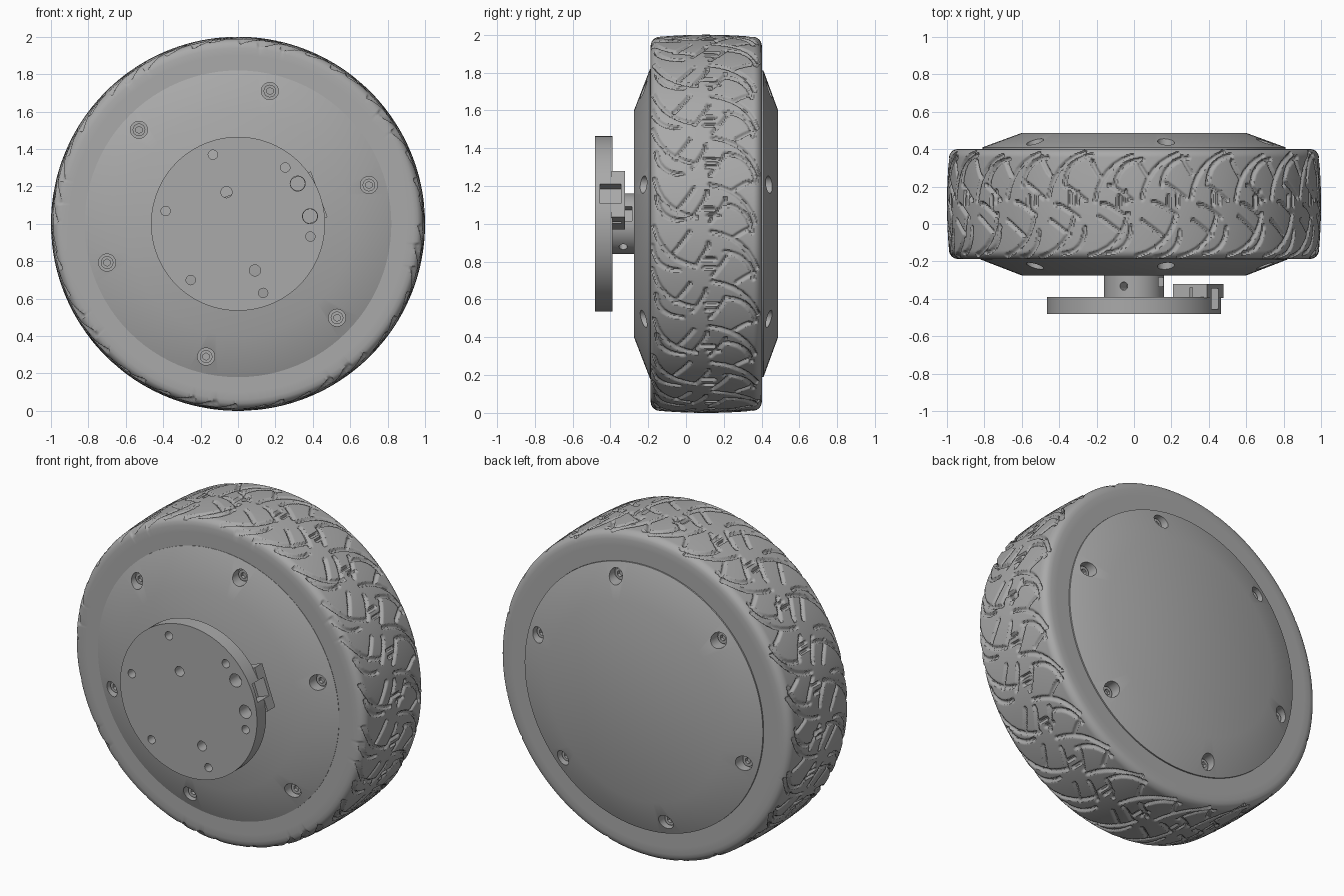
import bpy, math, random
from mathutils import Vector, Matrix

random.seed(4)
if "Cube" in bpy.data.objects:
    bpy.data.objects.remove(bpy.data.objects["Cube"])

grey = bpy.data.materials.new("plain grey")
grey.use_nodes = True
grey.diffuse_color = (0.4, 0.4, 0.4, 1)
grey.node_tree.nodes["Principled BSDF"].inputs["Base Color"].default_value = (0.4, 0.4, 0.4, 1)


def new_object(name, verts, faces):
    mesh = bpy.data.meshes.new(name)
    mesh.from_pydata(verts, [], faces)
    mesh.materials.append(grey)
    ob = bpy.data.objects.new(name, mesh)
    bpy.context.collection.objects.link(ob)
    return ob


def polar(r, deg, y):
    a = math.radians(deg)
    return Vector((r * math.cos(a), y, 1 + r * math.sin(a)))


def activate(ob):
    bpy.ops.object.select_all(action="DESELECT")
    ob.select_set(True)
    bpy.context.view_layer.objects.active = ob


def smooth(ob, deg=35):
    activate(ob)
    bpy.ops.object.shade_smooth_by_angle(angle=math.radians(deg))


def disc_stack(name, profile, segs=96):
    """Closed solid turned about the wheel axle from (radius, y) rings."""
    verts = [polar(r, 360 * i / segs, y) for r, y in profile for i in range(segs)]
    faces = []
    for k in range(len(profile) - 1):
        for i in range(segs):
            j = (i + 1) % segs
            faces.append((k * segs + i, k * segs + j, (k + 1) * segs + j, (k + 1) * segs + i))
    last = (len(profile) - 1) * segs
    faces.append(tuple(reversed(range(segs))))
    faces.append(tuple(last + i for i in range(segs)))
    return new_object(name, verts, faces)


def rod(p, q, r, segs=24):
    """Cylinder from p to q."""
    p, q = Vector(p), Vector(q)
    bpy.ops.mesh.primitive_cylinder_add(vertices=segs, radius=r, depth=(q - p).length,
        location=(p + q) / 2, rotation=(q - p).to_track_quat("Z", "Y").to_euler())
    ob = bpy.context.object
    ob.data.materials.append(grey)
    return ob


def block(name, r0, r1, half, y0, y1, deg):
    """Box lying along a radius of the wheel."""
    bpy.ops.mesh.primitive_cube_add(size=1)
    ob = bpy.context.object
    ob.name = name
    ob.data.transform(Matrix.Diagonal((r1 - r0, y1 - y0, 2 * half, 1)))
    ob.location = polar((r0 + r1) / 2, deg, (y0 + y1) / 2)
    ob.rotation_euler = (0, -math.radians(deg), 0)
    ob.data.materials.append(grey)
    return ob


def cut(ob, cutters):
    for c in cutters:
        mod = ob.modifiers.new("cut", "BOOLEAN")
        mod.object, mod.solver = c, "EXACT"
        activate(ob)
        bpy.ops.object.modifier_apply(modifier=mod.name)
    for c in cutters:
        bpy.data.objects.remove(c)


# Tyre tread: curved grooves, three jittered variants repeated round the wheel
REPEATS, SEGS, ROWS = 8, 960, 84
MID, HALF, CORNER = 0.107, 0.295, 0.045
per = SEGS // REPEATS
length = 2 * math.pi / REPEATS
pitch = length / 3
strokes = [(.22, .03, .02, .27, .035), (.11, .10, -.04, .25, .03),
           (.26, -.27, .05, -.05, -.035), (.13, -.27, 0, -.13, -.03),
           (0, .03, .12, .11, .02), (.04, -.06, .17, .01, .02),
           (.19, .15, .24, .24, .01), (.09, -.16, .2, -.08, .01),
           (.03, 0, .03, .06, 0), (.07, -.01, .07, .05, 0)]
segments = []
for variant in range(3):
    for u0, v0, u1, v1, bulge in strokes:
        off = variant * pitch + random.uniform(-.02, .02)
        slide = random.uniform(-.015, .015)
        pts = []
        for k in range(7):
            t = k / 6
            b = bulge * 4 * t * (1 - t)
            pts.append((off + u0 + (u1 - u0) * t + b, slide + v0 + (v1 - v0) * t + b))
        segments += list(zip(pts, pts[1:]))


def groove_depth(u, v):
    best = 1.0
    for (au, av), (bu, bv) in segments:
        if min(av, bv) - .02 < v < max(av, bv) + .02:
            x = (u - au + length / 2) % length - length / 2
            du, dv = bu - au, bv - av
            t = max(0, min(1, (x * du + (v - av) * dv) / (du * du + dv * dv)))
            best = min(best, math.hypot(x - t * du, v - av - t * dv))
    return 0.014 * max(0, min(1, (0.013 - best) / 0.007))


rows = []
for k in range(ROWS + 1):
    v = -HALF * math.cos(math.pi * k / ROWS) * .3 + HALF * (2 * k / ROWS - 1) * .7
    over = max(0, abs(v) - (HALF - CORNER))
    r = 1 - .18 * v * v - CORNER + math.sqrt(max(0, CORNER ** 2 - over ** 2))
    rows.append((r, v, [groove_depth(length * i / per, v) for i in range(per)]))
flat = [0] * per
side = [(.9, HALF), (.81, HALF), (.78, HALF - .05)]
rows = [(r, -v, flat) for r, v in reversed(side)] + rows + [(r, v, flat) for r, v in side]
verts = [polar(r - d[i % per], 360 * i / SEGS, MID + v) for r, v, d in rows for i in range(SEGS)]
faces = []
for k in range(len(rows)):
    n = (k + 1) % len(rows)
    for i in range(SEGS):
        j = (i + 1) % SEGS
        faces.append((k * SEGS + i, k * SEGS + j, n * SEGS + j, n * SEGS + i))
tyre = new_object("tyre", verts, faces)
smooth(tyre, 40)

# Domed covers on both sides, each with six recessed bolt holes
bolt_angles = [16.5 + 60 * i for i in range(6)]
front = disc_stack("front_cover", [(.6, -.275), (.82, -.19), (.82, -.1)])
back = disc_stack("back_cover", [(.81, .3), (.81, .41), (.6, .487)])
for cover, out, floor, name in ((front, -.4, -.17, "front_bolt"), (back, .6, .38, "back_bolt")):
    cut(cover, [rod(polar(.73, a, out), polar(.73, a, floor), .046) for a in bolt_angles])
    smooth(cover)
    inward = .02 if out < 0 else -.02
    for i, a in enumerate(bolt_angles):
        bolt = rod(polar(.73, a, floor + inward), polar(.73, a, floor - inward), .034, 16)
        bolt.name = f"{name}_{i + 1}"
        cut(bolt, [rod(polar(.73, a, out), polar(.73, a, floor), .019, 6)])

# Mounting flange with its ring of screw holes
flange = disc_stack("mounting_flange", [(.465, -.48), (.465, -.39)])
holes = [(.393, 50 + 60 * i, .025) for i in range(6)]
holes += [(.385, 34, .04), (.387, 6, .04), (.18, 110, .03), (.265, 290, .03)]
cutters = [rod(polar(r, a, -.6), polar(r, a, -.3), size) for r, a, size in holes]
cutters.append(block("slot", .385, .6, .055, -.455, -.3, 20))
cut(flange, cutters)
smooth(flange)

# Hub collar joining flange to wheel, with set screw holes and a side notch
collar = disc_stack("hub_collar", [(.16, -.395), (.16, -.27)], 48)
cutters = [rod(polar(.05, a, -.332), polar(.3, a, -.332), .022) for a in (110, 310)]
cutters.append(block("notch", .1, .3, .04, -.335, -.285, 20))
cut(collar, cutters)
smooth(collar)

# Slotted bracket on the back of the flange
bracket = block("slotted_bracket", .27, .462, .13, -.395, -.322, 20)
cutters = [block("slot", .385, .6, .055, -.5, -.345, 20)]
cutters += [rod(polar(r, a, -.6), polar(r, a, -.34), .038) for r, a in ((.385, 34), (.387, 6))]
cut(bracket, cutters)
smooth(bracket)
